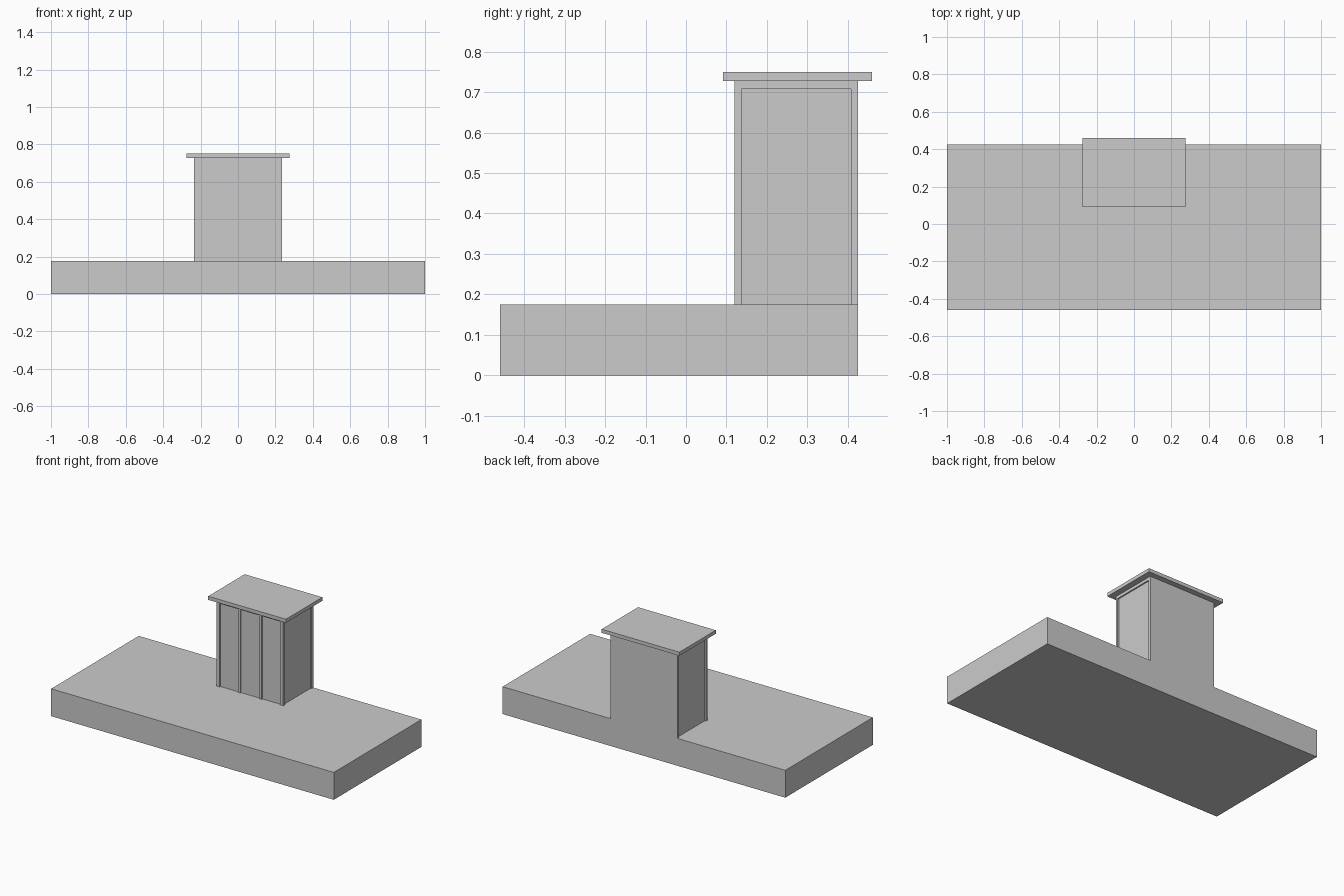
import bpy

if "Cube" in bpy.data.objects:
    bpy.data.objects.remove(bpy.data.objects["Cube"])


def box(name, x0, x1, y0, y1, z0, z1):
    bpy.ops.mesh.primitive_cube_add(
        size=1, location=((x0 + x1) / 2, (y0 + y1) / 2, (z0 + z1) / 2))
    ob = bpy.context.object
    ob.name = name
    ob.scale = (x1 - x0, y1 - y0, z1 - z0)
    bpy.ops.object.transform_apply(location=True, rotation=False, scale=True)
    return ob


def mirror(ob):
    ob.modifiers.new("mirror_x", 'MIRROR').use_axis[0] = True


FRONT, BACK = 0.12, 0.425     # cabinet depth range
HALF, POST = 0.236, 0.017     # cabinet half width, frame width
BASE, TOP = 0.175, 0.727      # cabinet bottom and top
IN = 0.008                    # panel recess
RAIL = TOP - 0.019

# Wide base slab, flush with the cabinet's back
box("base_slab", -1, 1, -0.46, BACK, 0, BASE)

# Cabinet core: recessed front and side panels, flush back
box("cabinet_core", -HALF + IN, HALF - IN, FRONT + IN, BACK, BASE, TOP)

# Corner posts and slim front dividers
mirror(box("front_corner_post", HALF - 0.022, HALF, FRONT, FRONT + POST, BASE, TOP))
mirror(box("back_corner_post", HALF - POST, HALF, BACK - POST, BACK, BASE, TOP))
mirror(box("front_divider", 0.067, 0.083, FRONT, FRONT + POST, BASE, TOP))

# Top rails under the roof
box("front_rail", -HALF + 0.022, HALF - 0.022, FRONT, FRONT + POST, RAIL, TOP)
mirror(box("side_rail", HALF - POST, HALF, FRONT + POST, BACK - POST, RAIL, TOP))

# Overhanging roof plate
box("roof_plate", -0.275, 0.275, 0.092, 0.46, TOP, 0.75)
